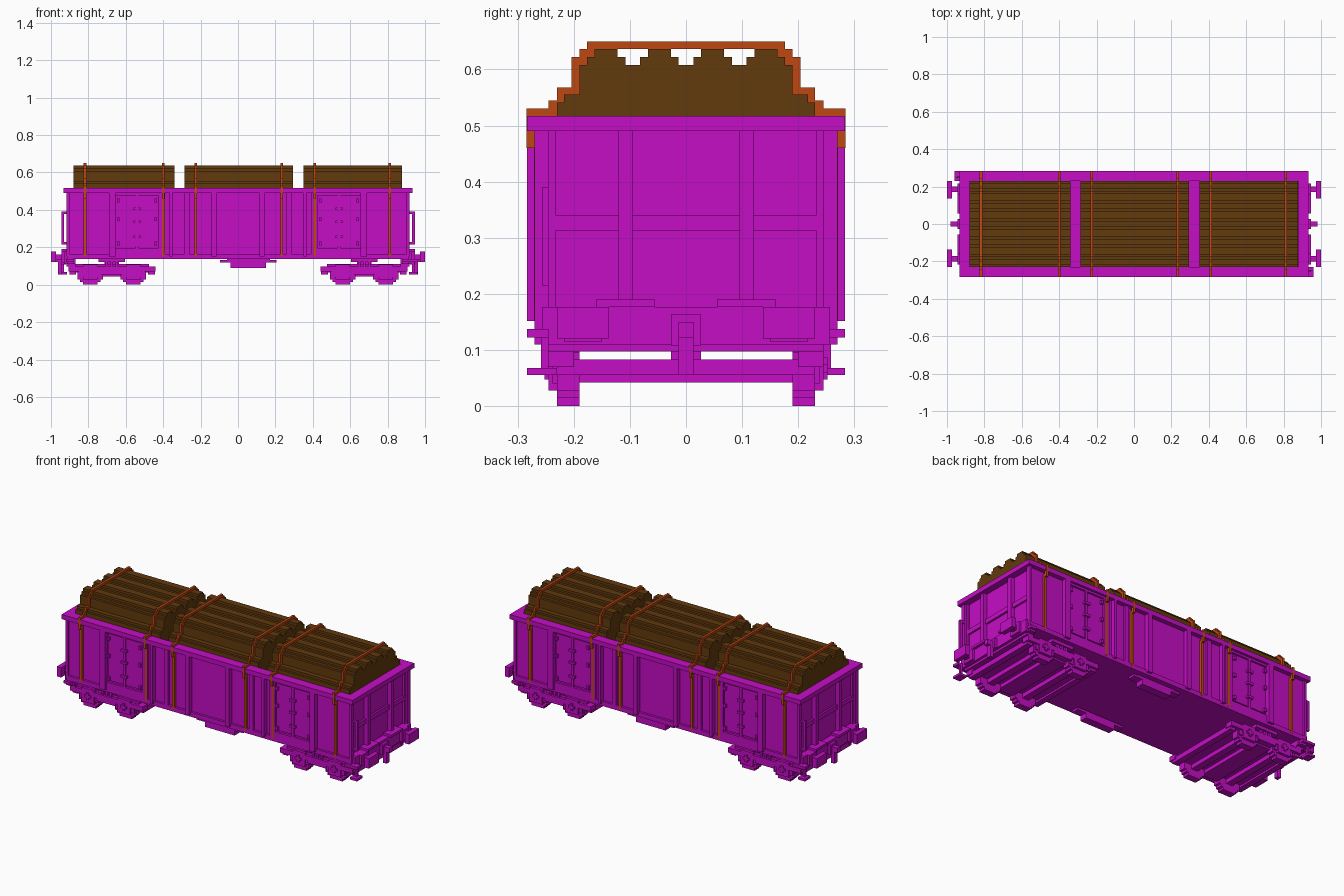
import bpy, bmesh

cube = bpy.data.objects.get("Cube")
if cube:
    bpy.data.objects.remove(cube, do_unlink=True)


def material(name, rgb):
    m = bpy.data.materials.new(name)
    m.use_nodes = True
    m.diffuse_color = (*rgb, 1)
    m.node_tree.nodes["Principled BSDF"].inputs["Base Color"].default_value = (*rgb, 1)
    return m


MAGENTA = material("magenta paint", (0.56, 0.004, 0.56))
WOOD = material("brown wood", (0.122, 0.042, 0.004))
ORANGE = material("orange strap", (0.53, 0.063, 0.006))

# Ways of repeating a box: (x sign, y sign)
ONE = [(1, 1)]
ENDS = [(1, 1), (-1, 1)]
SIDES = [(1, 1), (1, -1)]
TURN = [(1, 1), (-1, -1)]
FOUR = [(1, 1), (-1, 1), (1, -1), (-1, -1)]


def finish(name, bm, mat):
    bmesh.ops.recalc_face_normals(bm, faces=bm.faces[:])
    me = bpy.data.meshes.new(name)
    bm.to_mesh(me)
    bm.free()
    me.materials.append(mat)
    ob = bpy.data.objects.new(name, me)
    bpy.context.scene.collection.objects.link(ob)
    return ob


def blocks(name, boxes, signs=ONE, mat=MAGENTA):
    """One object made of boxes (x0, x1, y0, y1, z0, z1), repeated by sign."""
    bm = bmesh.new()
    for sx, sy in signs:
        for x0, x1, y0, y1, z0, z1 in boxes:
            verts = bmesh.ops.create_cube(bm, size=1)["verts"]
            for v in verts:
                v.co = (sx * (x1 if v.co.x > 0 else x0),
                        sy * (y1 if v.co.y > 0 else y0),
                        z1 if v.co.z > 0 else z0)
    return finish(name, bm, mat)


# Open-topped body
blocks("floor", [(-0.91, 0.91, -0.257, 0.257, 0.138, 0.165)])
blocks("side_walls", [(-0.905, 0.905, 0.232, 0.257, 0.15, 0.50)], SIDES)
blocks("end_walls", [(0.875, 0.893, -0.245, 0.245, 0.11, 0.50)], ENDS)
blocks("top_rim", [(-0.932, 0.932, 0.23, 0.283, 0.49, 0.517),
                   (0.88, 0.932, -0.283, 0.283, 0.49, 0.517)], FOUR)
blocks("sole_bars", [(-0.915, 0.915, 0.245, 0.27, 0.138, 0.165)], SIDES)

# Upright ribs along the sides
blocks("side_ribs", [(a, b, 0.25, d, 0.152, 0.49) for a, b, d in (
    (0.902, 0.916, 0.27), (0.655, 0.69, 0.283), (0.35, 0.365, 0.283),
    (0.39, 0.425, 0.27), (0.235 + 0.025, 0.285, 0.27), (0.115, 0.142, 0.283))], FOUR)

# Double doors with frame, centre seam and latches
door = [(a, a + 0.105, 0.25, 0.263, 0.205, 0.475) for a in (0.43, 0.545)]
door += [(0.425, 0.655, 0.25, 0.27, 0.478, 0.49), (0.425, 0.655, 0.25, 0.27, 0.165, 0.195)]
door += [(0.533, 0.547, 0.25, 0.27, 0.195, 0.478)]
door += [(0.522, 0.558, 0.26, 0.277, z, z + 0.014) for z in (0.25, 0.33, 0.40)]
door += [(x, x + 0.014, 0.26, 0.276, z, z + 0.02)
         for x in (0.432, 0.634) for z in (0.21, 0.34, 0.44)]
blocks("side_doors", door, FOUR)

# End wall framing
blocks("end_posts", [(0.88, 0.916, 0.095, 0.12, 0.11, 0.49),
                     (0.88, 0.916, 0.245, 0.258, 0.15, 0.49)], FOUR)
blocks("end_bands", [(0.88, 0.904, -0.245, 0.245, 0.313, 0.34)], ENDS)
blocks("headstocks", [(0.87, 0.93, -0.257, 0.257, 0.11, 0.177),
                      (0.87, 0.916, -0.245, 0.245, 0.097, 0.11)], ENDS)
blocks("end_treads", [(0.89, 0.945, 0.055, 0.16, 0.177, 0.19)], FOUR)
blocks("handrails", [(0.93, 0.945, -0.257, -0.245, 0.215, 0.39),
                     (0.90, 0.945, -0.257, -0.245, 0.378, 0.39),
                     (0.90, 0.945, -0.257, -0.245, 0.215, 0.228)], TURN)
blocks("corner_steps", [(0.915, 0.96, -0.283, -0.23, 0.055, 0.068),
                        (0.93, 0.943, -0.258, -0.245, 0.06, 0.13),
                        (0.915, 0.96, -0.283, -0.245, 0.122, 0.137)], TURN)
blocks("corner_brackets", [(0.88, 0.92, 0.25, 0.283, 0.122, 0.137),
                           (0.88, 0.915, 0.25, 0.27, 0.11, 0.15)], FOUR)

# Buffers and couplers
blocks("buffers", [(0.973, 1.0, 0.137, 0.23, 0.12, 0.177),
                   (0.92, 0.975, 0.17, 0.2, 0.132, 0.162),
                   (0.92, 0.945, 0.15, 0.217, 0.115, 0.177)], FOUR)
blocks("couplers", [(0.92, 0.945, -0.027, 0.027, 0.108, 0.163),
                    (0.94, 0.98, -0.013, 0.013, 0.122, 0.15),
                    (0.94, 0.962, -0.013, 0.013, 0.055, 0.122)], ENDS)

# Bogies: stepped wheels, axle boxes, frames
C = 0.675
wheels, axle_boxes, axles = [], [], []
for x in (C - 0.115, C + 0.115):
    for z0, z1, w in ((0, 0.014, 0.04), (0.014, 0.028, 0.054),
                      (0.028, 0.082, 0.067), (0.082, 0.096, 0.054), (0.096, 0.108, 0.04)):
        wheels.append((x - w, x + w, 0.19, 0.23, z0, z1))
    axle_boxes += [(x - 0.06, x + 0.06, 0.225, 0.238, 0.04, 0.096),
                   (x - 0.04, x + 0.04, 0.225, 0.245, 0.028, 0.108),
                   (x - 0.02, x + 0.02, 0.24, 0.252, 0.06, 0.074),
                   (x - 0.007, x + 0.007, 0.24, 0.252, 0.047, 0.087)]
    axles.append((x - 0.02, x + 0.02, -0.2, 0.2, 0.042, 0.08))
blocks("wheels", wheels, FOUR)
blocks("axle_boxes", axle_boxes, FOUR)
blocks("axles", axles, ENDS)
blocks("bogie_frames", [(C - 0.235, C + 0.23, 0.2, 0.245, 0.07, 0.097),
                        (C - 0.2, C + 0.2, 0.205, 0.23, 0.097, 0.11),
                        (C - 0.06, C + 0.06, 0.2, 0.245, 0.055, 0.083)], FOUR)
blocks("bogie_springs", [(C + i * 0.027 - 0.006, C + i * 0.027 + 0.006, 0.215, 0.24, 0.08, 0.125)
                         for i in (-1, 0, 1)], FOUR)
blocks("bogie_bearers", [(C - 0.07, C + 0.07, 0.2, 0.245, 0.12, 0.14)], FOUR)
blocks("bogie_crossbeams", [(C - 0.05, C + 0.05, -0.21, 0.21, 0.045, 0.083),
                            (C + 0.19, C + 0.225, -0.23, 0.23, 0.055, 0.083),
                            (C - 0.23, C - 0.195, -0.23, 0.23, 0.055, 0.083),
                            (C - 0.22, C + 0.22, -0.19, 0.19, 0.066, 0.08),
                            (C - 0.04, C + 0.04, -0.027, 0.027, 0.08, 0.14)], ENDS)

# Brake gear under the middle
blocks("brake_gear", [(-0.095, 0.205, 0.2, 0.245, 0.118, 0.132),
                      (-0.06, 0.17, 0.21, 0.24, 0.125, 0.14),
                      (-0.04, 0.15, 0.2, 0.245, 0.09, 0.12)], SIDES)

# Log stacks: stepped profile with grooves along the top, swept along x
half = [(0.23, 0.16), (0.23, 0.541), (0.217, 0.541), (0.217, 0.555), (0.19, 0.555),
        (0.19, 0.608), (0.176, 0.608), (0.176, 0.622), (0.163, 0.622), (0.163, 0.636)]
for c in (0.095, 0.0):
    half += [(c + 0.027, 0.636), (c + 0.027, 0.622), (c + 0.013, 0.622), (c + 0.013, 0.608)]
    if c:
        half += [(c - 0.013, 0.608), (c - 0.013, 0.622), (c - 0.027, 0.622), (c - 0.027, 0.636)]
profile = half + [(-y, z) for y, z in reversed(half)]


def log_stack(name, x0, x1):
    bm = bmesh.new()
    face = bm.faces.new([bm.verts.new((x0, y, z)) for y, z in profile])
    new = bmesh.ops.extrude_face_region(bm, geom=[face], use_keep_orig=True)["geom"]
    bmesh.ops.translate(bm, vec=(x1 - x0, 0, 0),
                        verts=[g for g in new if isinstance(g, bmesh.types.BMVert)])
    bmesh.ops.triangulate(bm, faces=[f for f in bm.faces if len(f.verts) > 4])
    finish(name, bm, WOOD)


for name, x0, x1 in (("left", 0.35, 0.876), ("middle", -0.285, 0.293), ("right", -0.88, -0.34)):
    log_stack(name + "_log_stack", x0, x1)

# Straps stepping over the logs and down the sides
steps = [(0, 0.176, 0.636, 0.65), (0.163, 0.19, 0.622, 0.65 - 0.014),
         (0.163, 0.176, 0.622, 0.65), (0.176, 0.204, 0.608, 0.622),
         (0.19, 0.204, 0.555, 0.622), (0.19, 0.217, 0.555, 0.568),
         (0.217, 0.23, 0.541, 0.568), (0.217, 0.245, 0.53, 0.545),
         (0.23, 0.284, 0.515, 0.53), (0.27, 0.2845, 0.46, 0.52),
         (0.25, 0.271, 0.152, 0.475)]
for i, x in enumerate((-0.818, -0.40, -0.225, 0.235, 0.41, 0.812)):
    blocks(f"strap_{i + 1}", [(x - 0.0068, x + 0.0068, *s) for s in steps], SIDES, ORANGE)
